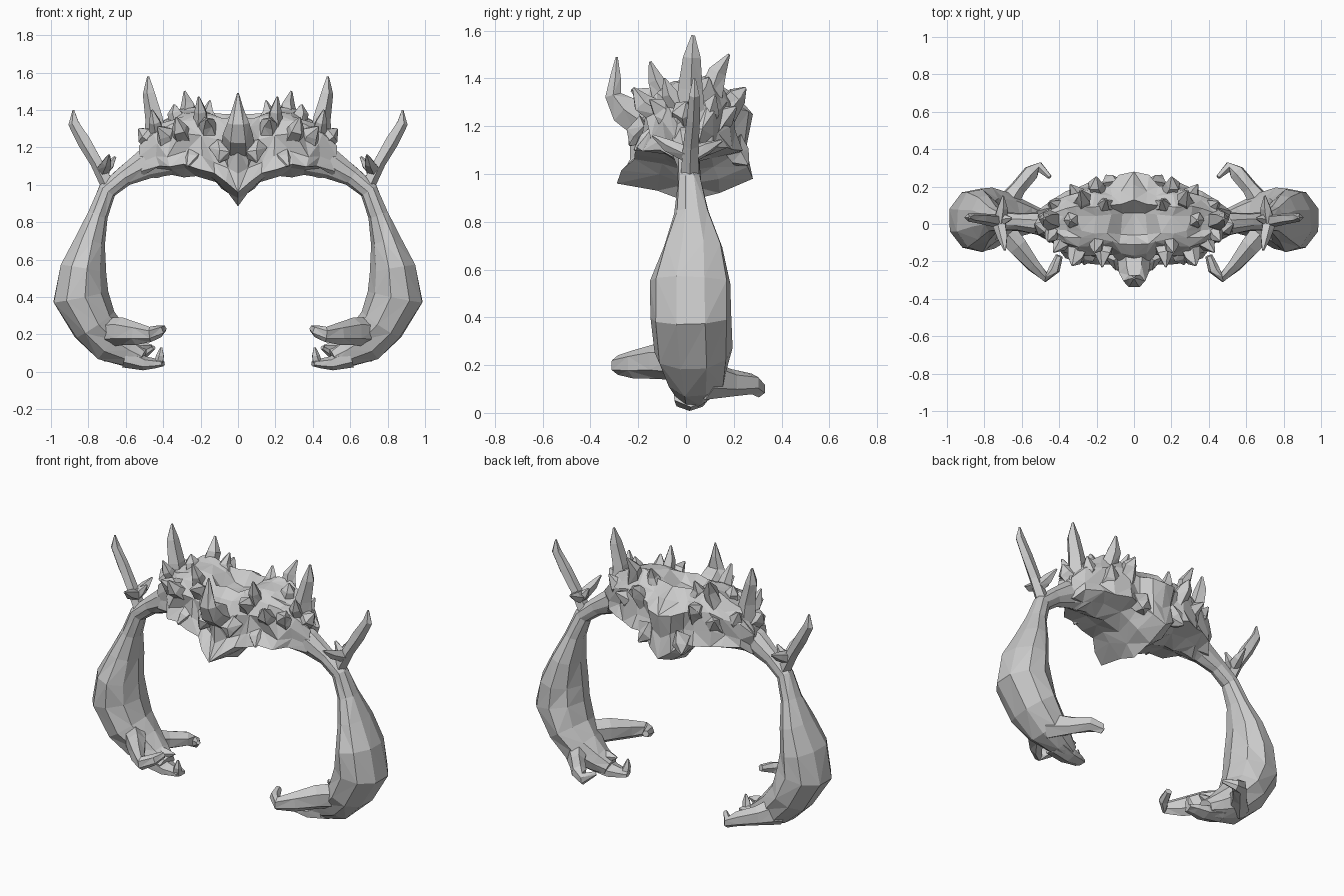
import bpy, bmesh, math, random
from mathutils import Vector

random.seed(7)


def finish(name, bm, mirrored=True):
    bmesh.ops.recalc_face_normals(bm, faces=bm.faces)
    me = bpy.data.meshes.new(name)
    bm.to_mesh(me)
    bm.free()
    ob = bpy.data.objects.new(name, me)
    bpy.context.collection.objects.link(ob)
    if mirrored:
        mod = ob.modifiers.new("mirror", 'MIRROR')
        mod.merge_threshold = 0.0005
    return ob


def skin(bm, rings, cap_start=True):
    n = len(rings[0])
    for r, s in zip(rings, rings[1:]):
        for i in range(n):
            j = (i + 1) % n
            q = [r[i], r[j], s[j], s[i]]
            # split quads both ways for a chipped-stone look
            if random.random() < 0.5:
                tris = ((0, 1, 2), (0, 2, 3))
            else:
                tris = ((0, 1, 3), (1, 2, 3))
            for t in tris:
                bm.faces.new([q[k] for k in t])
    if cap_start:
        bm.faces.new(rings[0])
    bm.faces.new(rings[-1])


def tube(name, pts, sides=5, rough=0.08, mirrored=True):
    """Faceted tube through (x, y, z, half_width, half_depth) stations."""
    bm = bmesh.new()
    c = [Vector(p[:3]) for p in pts]
    chord = (c[-1] - c[0]).normalized()
    ref = Vector((0, 0, 1)) if abs(chord.y) > 0.6 else Vector((0, 1, 0))
    rings = []
    for i, p in enumerate(pts):
        t = (c[min(i + 1, len(c) - 1)] - c[max(i - 1, 0)]).normalized()
        u = ref.cross(t).normalized()
        v = t.cross(u)
        ring = []
        for k in range(sides):
            a = 2 * math.pi * k / sides
            s = 1 + random.uniform(-rough, rough * 0.5)
            ring.append(bm.verts.new(c[i] + s * (u * p[3] * math.cos(a) + v * p[4] * math.sin(a))))
        rings.append(ring)
    skin(bm, rings)
    return finish(name, bm, mirrored)


def spike(name, base, tip, r, mirrored=True, bend=0.02):
    b, t = Vector(base), Vector(tip)
    m = b.lerp(t, 0.55) + Vector([random.uniform(-bend, bend) for _ in range(3)])
    return tube(name, [(*b, r, r), (*m, r * 0.75, r * 0.75), (*t, 0.006, 0.006)], 5, 0.15, mirrored)


# Torso: one side-view section (y, z) swept out to the shoulder, with a neck hollow
section = [(-.29, .96), (-.235, 1.06), (-.235, 1.2), (-.17, 1.32), (-.11, 1.37), (-.06, 1.3),
           (.06, 1.3), (.13, 1.38), (.21, 1.33), (.28, 1.25), (.25, 1.1), (.28, .98),
           (.14, .92), (0, .885), (-.12, .93)]
stations = [(0, 1, .885, 1.38), (.07, .92, .95, 1.37), (.13, .80, 1.0, 1.37), (.21, .78, 1.04, 1.40),
            (.29, .68, 1.05, 1.39), (.37, .58, 1.055, 1.35), (.44, .42, 1.05, 1.32), (.51, .22, 1.04, 1.22)]
bm = bmesh.new()
rings = []
for x, sy, zb, zt in stations:
    ring = []
    for i, (y, z) in enumerate(section):
        if x > 0.1 and i in (5, 6):
            z = 1.38
        j = 0 if x == 0 else 0.02
        zz = zb + (z - .885) / .495 * (zt - zb)
        k = 1 + (random.uniform(-.14, .10) if x else 0)
        ring.append(bm.verts.new((x + random.uniform(-j, j), y * sy * k, zz + random.uniform(-j, j) * 0.8)))
    rings.append(ring)
skin(bm, rings, cap_start=False)
finish("torso", bm)

# Head horn curling up from the chest
tube("head_horn", [(0, -.16, 1.2, .09, .08), (0, -.26, 1.27, .08, .07), (0, -.305, 1.33, .06, .04),
                   (0, -.295, 1.41, .03, .025), (0, -.29, 1.49, .005, .005)], 6, 0.05, False)
# Jagged stones: base, tip, radius
stones = [
    ((.28, .10, 1.32), (.285, .18, 1.50), .055),
    ((.31, .02, 1.30), (.34, .02, 1.43), .06),
    ((.20, -.09, 1.32), (.21, -.15, 1.47), .05),
    ((.14, .10, 1.32), (.15, .13, 1.45), .05),
    ((.16, -.12, 1.28), (.17, -.23, 1.35), .06),
    ((.29, -.10, 1.24), (.33, -.22, 1.36), .06),
    ((.10, -.16, 1.20), (.10, -.235, 1.12), .06),
    ((.24, -.12, 1.15), (.27, -.215, 1.10), .06),
    ((.38, -.05, 1.20), (.43, -.15, 1.31), .065),
    ((.30, .11, 1.2), (.34, .21, 1.28), .07),
    ((.18, .15, 1.25), (.20, .25, 1.36), .06),
    ((.12, .18, 1.12), (.15, .26, 1.04), .07),
    ((.40, .04, 1.2), (.45, .12, 1.33), .065),
    ((.43, 0, 1.22), (.53, .0, 1.30), .07),
    ((.43, -.03, 1.28), (.46, -.09, 1.40), .045),
]
for i, (b, t, r) in enumerate(stones):
    spike("jagged_stone_%02d" % i, b, t, r)
# Tall shoulder spike
tube("shoulder_spike", [(.43, .02, 1.2, .07, .07), (.445, .02, 1.36, .05, .055), (.475, .025, 1.49, .036, .04),
                        (.48, .03, 1.58, .006, .008)], 5, 0.06)

# Arm from shoulder, over the elbow, into the heavy forearm and palm
tube("arm", [(.38, 0, 1.15, .10, .10), (.50, 0, 1.11, .082, .065), (.61, .01, 1.045, .055, .05),
             (.70, .015, .97, .052, .052), (.75, .025, .84, .055, .075), (.792, .03, .70, .083, .128),
             (.83, .02, .55, .125, .172), (.845, .02, .40, .156, .178), (.77, .03, .25, .128, .165),
             (.68, .04, .155, .115, .13), (.58, .03, .10, .08, .09), (.51, .02, .07, .055, .065)],
     9, 0.05)

# Elbow thorns: long outward blade plus short cross thorns
tube("elbow_blade", [(.69, .015, .99, .04, .04), (.755, .02, 1.12, .035, .035), (.82, .03, 1.23, .04, .03),
                     (.878, .035, 1.33, .032, .024), (.88, .035, 1.40, .005, .006)], 5, 0.05)
spike("elbow_thorn_front", (.72, .01, 1.08), (.69, -.14, 1.16), .04, bend=.005)
spike("elbow_thorn_back", (.72, .02, 1.08), (.70, .15, 1.14), .04, bend=.005)
spike("elbow_thorn_inner", (.72, .015, 1.07), (.655, .03, 1.15), .035, bend=.005)

# Claw fingers
tube("front_finger", [(.72, .0, .21, .08, .07), (.62, -.12, .215, .075, .06), (.54, -.22, .205, .06, .04),
                      (.47, -.285, .20, .04, .03), (.425, -.24, .215, .035, .032), (.40, -.17, .23, .02, .02)], 6, 0.05)
tube("back_finger", [(.70, .08, .14, .09, .07), (.62, .19, .125, .06, .045), (.55, .275, .12, .045, .045),
                     (.505, .305, .10, .035, .03), (.45, .25, .13, .012, .012)], 6, 0.05)
tube("lower_finger", [(.60, .02, .08, .06, .08), (.50, .015, .045, .038, .065), (.44, .01, .045, .026, .05),
                      (.40, .0, .045, .016, .04)], 6, 0.03)
spike("lower_claw", (.425, 0, .04), (.41, -.01, .13), .03, bend=.004)
spike("palm_claw", (.58, .02, .13), (.46, .03, .14), .04, bend=.005)
